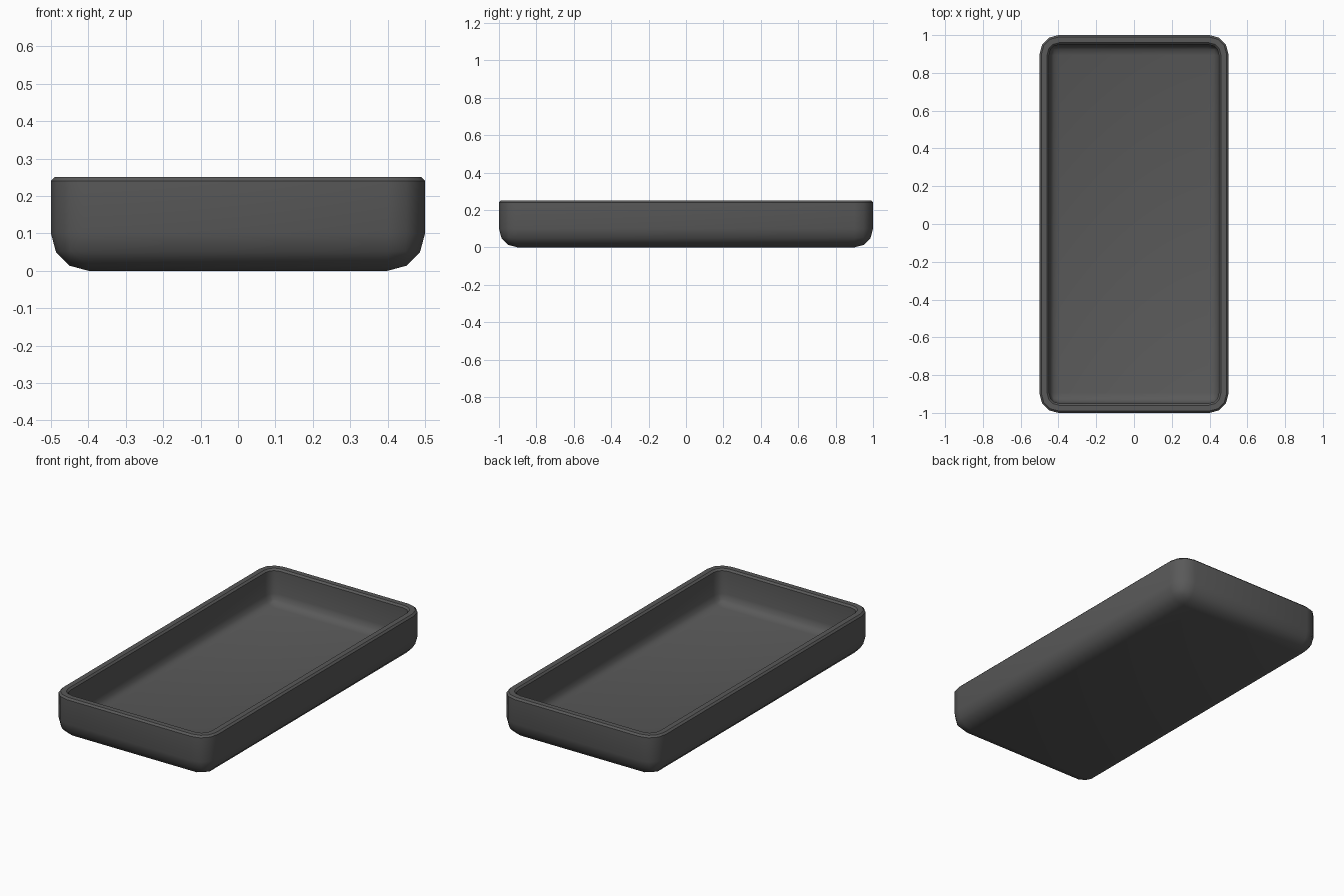
import bpy, bmesh, math

if "Cube" in bpy.data.objects:
    bpy.data.objects.remove(bpy.data.objects["Cube"])

# Outer shell: box with rounded vertical corners and rounded bottom, open top
W, L, H = 1.0, 2.0, 0.25
bm = bmesh.new()
bmesh.ops.create_cube(bm, size=1)
for v in bm.verts:
    v.co = (v.co.x * W, v.co.y * L, (v.co.z + 0.5) * H)
top = [f for f in bm.faces if f.normal.z > 0.9]
bmesh.ops.delete(bm, geom=top, context='FACES_ONLY')
edges = [e for e in bm.edges if not e.is_boundary]
bmesh.ops.bevel(bm, geom=edges, offset=0.1, segments=3, profile=0.5,
                affect='EDGES', clamp_overlap=True)
bmesh.ops.recalc_face_normals(bm, faces=bm.faces)
if min(bm.faces, key=lambda f: f.calc_center_median().z).normal.z > 0:
    bmesh.ops.reverse_faces(bm, faces=bm.faces)
mesh = bpy.data.meshes.new("tray")
bm.to_mesh(mesh)
bm.free()
tray = bpy.data.objects.new("tray", mesh)
bpy.context.collection.objects.link(tray)

# Wall thickness, grown inward
wall = tray.modifiers.new("wall", 'SOLIDIFY')
wall.thickness = 0.05
wall.offset = -1
wall.use_even_offset = True

# Small chamfer on the rim edges
rim = tray.modifiers.new("rim", 'BEVEL')
rim.width = 0.01
rim.segments = 1
rim.limit_method = 'ANGLE'
rim.angle_limit = math.radians(60)

# Dark grey finish
mat = bpy.data.materials.new("dark_grey")
mat.diffuse_color = (0.1, 0.1, 0.1, 1)
mat.use_nodes = True
mat.node_tree.nodes["Principled BSDF"].inputs["Base Color"].default_value = mat.diffuse_color
mesh.materials.append(mat)

# Smooth rounded faces, crisp rim
bpy.context.view_layer.objects.active = tray
tray.select_set(True)
for name in ("wall", "rim"):
    bpy.ops.object.modifier_apply(modifier=name)
bpy.ops.object.shade_smooth_by_angle(angle=math.radians(40))
